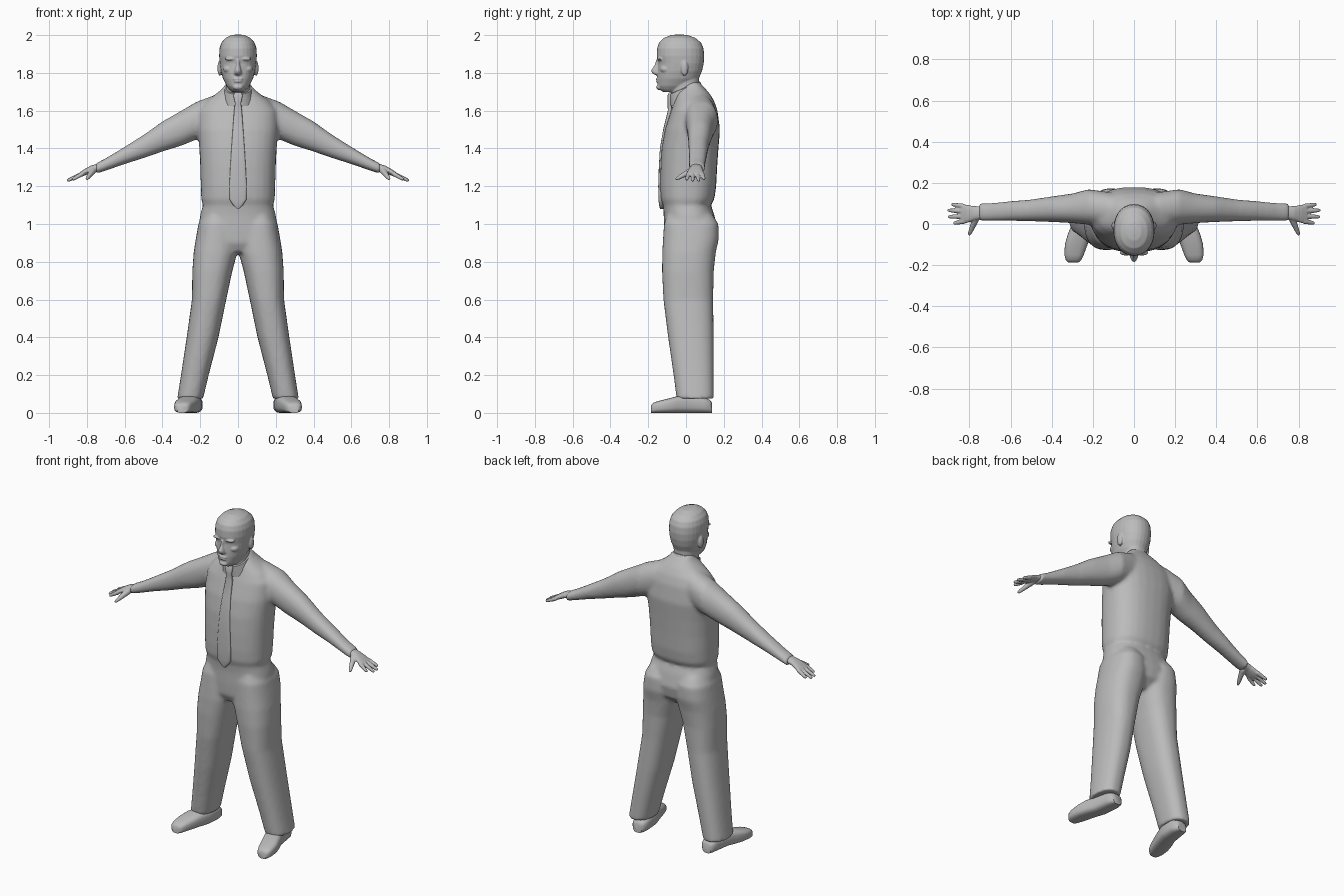
import bpy, bmesh, math
from mathutils import Matrix, Vector

grey = bpy.data.materials.new("plain_grey")
grey.diffuse_color = (0.5, 0.5, 0.5, 1)
SIDES = (1, -1)


def oval(n, seg=28):
    """Unit superellipse points."""
    pts = []
    for i in range(seg):
        a = 2 * math.pi * i / seg
        c, s = math.cos(a), math.sin(a)
        pts.append((math.copysign(abs(c) ** (2 / n), c), math.copysign(abs(s) ** (2 / n), s)))
    return pts


def level(z, x0, x1, y0, y1, n=2.3, tilt=0):
    """Horizontal ring; tilt raises its back."""
    cx, cy, rx, ry = (x0 + x1) / 2, (y0 + y1) / 2, (x1 - x0) / 2, (y1 - y0) / 2
    return [Vector((cx + rx * u, cy + ry * v, z + tilt * ry * v)) for u, v in oval(n)]


def across(x, cz, rz, cy, ry, n=2.2):
    """Ring facing sideways, used along the arm."""
    return [Vector((x, cy + ry * u, cz + rz * v)) for u, v in oval(n)]


def along(y, cx, w, h, n=3):
    """Ring facing forwards, standing on the ground."""
    return [Vector((cx + w * u, y, h / 2 * (1 + v))) for u, v in oval(n)]


def loft(bm, rings, s=1):
    rows = [[bm.verts.new((p.x * s, p.y, p.z)) for p in r] for r in rings]
    faces = [bm.faces.new(rows[0]), bm.faces.new(rows[-1])]
    for a, b in zip(rows, rows[1:]):
        for i in range(len(a)):
            j = (i + 1) % len(a)
            faces.append(bm.faces.new((a[i], a[j], b[j], b[i])))
    bmesh.ops.recalc_face_normals(bm, faces=faces)


def ball(bm, centre, radii):
    m = Matrix.Translation(centre) @ Matrix.Diagonal((*radii, 1))
    bmesh.ops.create_uvsphere(bm, u_segments=20, v_segments=12, radius=1, matrix=m)


def rod(bm, a, b, r0, r1, s):
    """Tapered round-ended finger."""
    a, b = Vector(a), Vector(b)
    q = (b - a).to_track_quat('Z', 'Y')
    rings = []
    for t, k in ((0, 1), (.5, 1), (.88, .95), (.97, .7), (1, .3)):
        r = (r0 + (r1 - r0) * t) * k
        rings.append([a.lerp(b, t) + q @ Vector((r * u, r * v, 0)) for u, v in oval(2, 12)])
    loft(bm, rings, s)


def finish(name, bm, voxel=0, smooth=0):
    me = bpy.data.meshes.new(name)
    bm.to_mesh(me)
    bm.free()
    me.materials.append(grey)
    ob = bpy.data.objects.new(name, me)
    bpy.context.collection.objects.link(ob)
    if voxel:
        rm = ob.modifiers.new("merge", 'REMESH')
        rm.mode = 'VOXEL'
        rm.voxel_size = voxel
        rm.use_smooth_shade = True
        sm = ob.modifiers.new("soften", 'SMOOTH')
        sm.factor = .5
        sm.iterations = smooth
    else:
        bpy.ops.object.select_all(action='DESELECT')
        ob.select_set(True)
        bpy.context.view_layer.objects.active = ob
        bpy.ops.object.shade_smooth_by_angle(angle=math.radians(45))
    return ob


# Clothed body: torso, sleeves and trouser legs merged into one skin
bm = bmesh.new()
torso = [(.85, .09, -.09, .10), (.90, .19, -.115, .155), (.97, .212, -.118, .168),
         (1.05, .2, -.118, .15), (1.10, .186, -.123, .132), (1.13, .195, -.134, .15),
         (1.2, .197, -.138, .16), (1.3, .2, -.136, .165), (1.4, .205, -.13, .172),
         (1.5, .215, -.112, .18), (1.6, .21, -.08, .167), (1.65, .17, -.062, .15),
         (1.69, .115, -.052, .126), (1.72, .08, -.035, .1), (1.75, .06, 0, .072)]
loft(bm, [level(z, -w, w, y0, y1, 2.4) for z, w, y0, y1 in torso])
sleeve = [(.05, 1.59, .09, .06, .075), (.12, 1.58, .104, .07, .085), (.22, 1.547, .1, .083, .086),
          (.3, 1.507, .093, .076, .072), (.4, 1.463, .08, .072, .062), (.5, 1.41, .062, .066, .053),
          (.6, 1.363, .046, .063, .048), (.7, 1.315, .033, .058, .044), (.755, 1.292, .028, .057, .043)]
leg = [(.075, .185, .322, -.05, .147), (.2, .155, .302, -.066, .147), (.4, .103, .272, -.095, .147),
       (.6, .062, .244, -.12, .144), (.75, .03, .242, -.127, .147), (.85, .003, .235, -.126, .158),
       (.92, .0, .224, -.122, .174), (1.0, .01, .21, -.117, .172), (1.05, .04, .18, -.1, .14)]
for s in SIDES:
    loft(bm, [across(*r) for r in sleeve], s)
    loft(bm, [level(*r, 2.4) for r in leg], s)
finish("suit", bm, .011, 6)

# Head with face features and neck
bm = bmesh.new()
skull = [(1.698, .03, -.12, -.02), (1.712, .045, -.14, .0), (1.73, .06, -.15, .03),
         (1.77, .08, -.152, .068), (1.81, .091, -.15, .085), (1.85, .097, -.147, .094),
         (1.89, .1, -.155, .097), (1.93, .098, -.153, .093), (1.96, .088, -.143, .08),
         (1.985, .066, -.118, .05), (2.0, .035, -.08, .01), (2.003, .01, -.05, -.02)]
loft(bm, [level(z, -w, w, y0, y1, 2.15) for z, w, y0, y1 in skull])
loft(bm, [level(z, -w, w, y0, y1) for z, w, y0, y1 in
          ((1.63, .068, -.06, .075), (1.7, .065, -.078, .068), (1.82, .065, -.07, .07))])
loft(bm, [level(z, -w, w, y0, -.12, 2) for z, w, y0 in
          ((1.87, .01, -.158), (1.84, .011, -.167), (1.812, .018, -.186),
           (1.797, .021, -.178), (1.785, .012, -.156))])
ball(bm, (0, -.147, 1.768), (.028, .012, .007))
ball(bm, (0, -.147, 1.755), (.024, .012, .007))
ball(bm, (0, -.14, 1.724), (.027, .018, .015))
for s in SIDES:
    ball(bm, (s * .038, -.138, 1.874), (.033, .016, .009))
    ball(bm, (s * .036, -.127, 1.853), (.014, .012, .008))
    ball(bm, (s * .05, -.105, 1.82), (.028, .032, .022))
    ball(bm, (s * .096, -.008, 1.825), (.013, .02, .04))
finish("head", bm, .0045, 2)

# Shirt collar
bm = bmesh.new()
loft(bm, [level(z, -w, w, y0, y1, 2.2, .42) for z, w, y0, y1 in
          ((1.66, .088, -.082, .1), (1.69, .08, -.085, .088),
           (1.72, .072, -.086, .074), (1.722, .066, -.08, .068))])
finish("collar", bm)

# Necktie
bm = bmesh.new()
tie = [(1.695, .018, -.09), (1.68, .025, -.098), (1.64, .016, -.098), (1.6, .021, -.096),
       (1.5, .028, -.121), (1.4, .035, -.138), (1.3, .041, -.144), (1.2, .046, -.147),
       (1.13, .045, -.146), (1.1, .026, -.143), (1.08, .005, -.138)]
loft(bm, [level(z, -w, w, y, y + .022, 4) for z, w, y in tie])
finish("necktie", bm)

# Hands with four fingers and a thumb
for s, side in zip(SIDES, ("left", "right")):
    bm = bmesh.new()
    loft(bm, [across(*r) for r in
              ((.73, 1.303, .02, .056, .03), (.78, 1.29, .019, .052, .035),
               (.815, 1.272, .017, .049, .045), (.842, 1.258, .012, .049, .046))], s)
    for y0, y1, tip, z in ((.086, .096, .888, 1.236), (.062, .067, .907, 1.228),
                           (.037, .035, .905, 1.228), (.013, .003, .878, 1.234)):
        rod(bm, (.825, y0, 1.265), (tip, y1, z), .0125, .009, s)
    rod(bm, (.765, .035, 1.286), (.802, -.055, 1.236), .019, .009, s)
    finish(side + "_hand", bm, .0045, 2)

# Shoes, toes turned slightly outwards
shoe = [(.137, .236, .028, .055), (.125, .236, .04, .07), (.09, .236, .049, .085),
        (0, .247, .054, .092), (-.05, .266, .056, .088), (-.1, .281, .055, .074),
        (-.15, .291, .047, .062), (-.175, .294, .038, .052), (-.186, .295, .026, .04)]
for s, side in zip(SIDES, ("left", "right")):
    bm = bmesh.new()
    loft(bm, [along(*r) for r in shoe], s)
    finish(side + "_shoe", bm)
